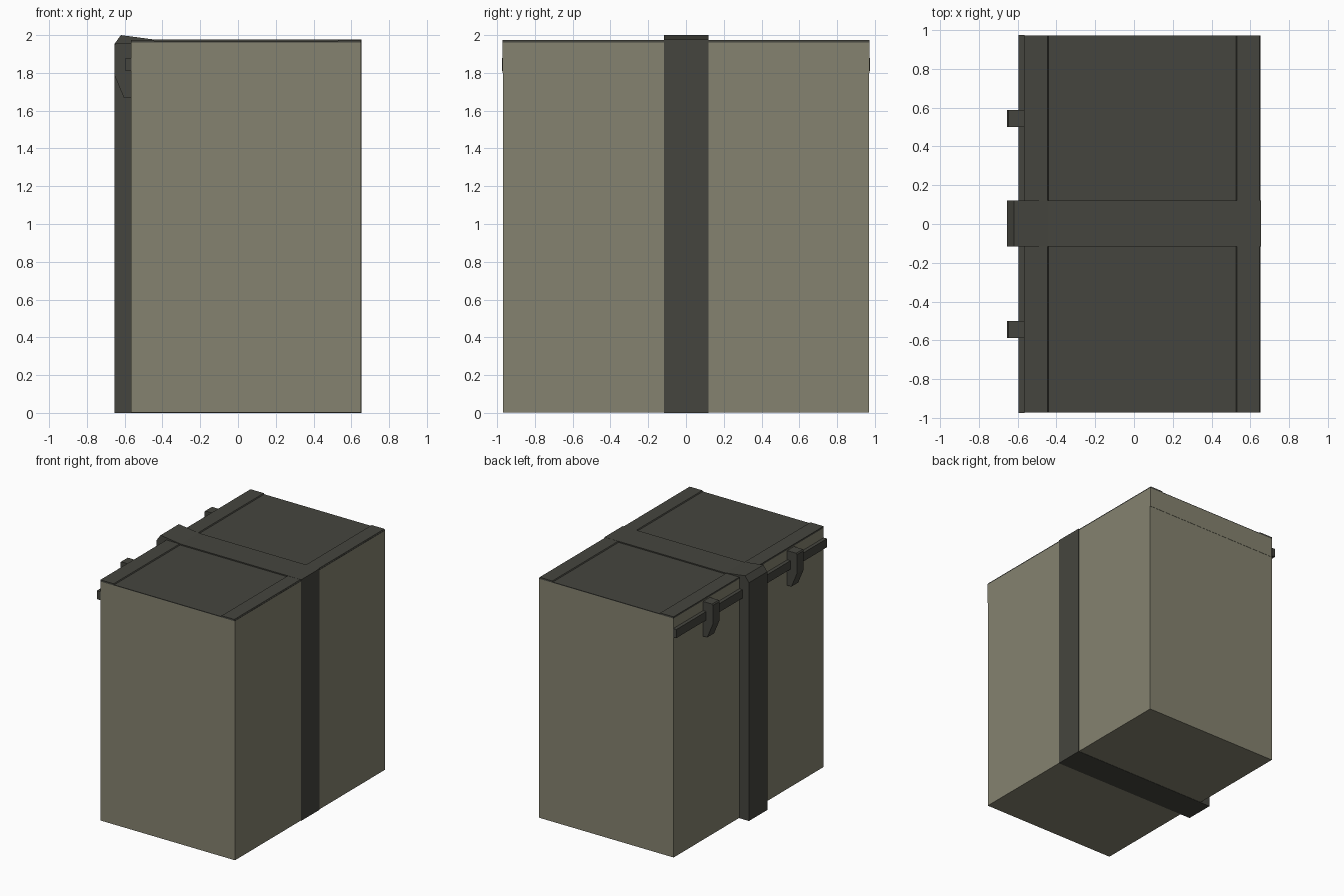
import bpy, bmesh

if "Cube" in bpy.data.objects:
    bpy.data.objects.remove(bpy.data.objects["Cube"])


def material(name, rgb):
    m = bpy.data.materials.new(name)
    m.diffuse_color = (*rgb, 1.0)
    m.use_nodes = True
    m.node_tree.nodes["Principled BSDF"].inputs["Base Color"].default_value = m.diffuse_color
    return m


OLIVE = material("olive_beige", (0.235, 0.226, 0.162))
DARK = material("dark_grey_olive", (0.060, 0.060, 0.049))


def prism(name, profile, y0, y1, mat):
    """Extrude an (x, z) outline along y."""
    bm = bmesh.new()
    face = bm.faces.new([bm.verts.new((x, y0, z)) for x, z in profile])
    ext = bmesh.ops.extrude_face_region(bm, geom=[face])
    moved = [v for v in ext["geom"] if isinstance(v, bmesh.types.BMVert)]
    bmesh.ops.translate(bm, verts=moved, vec=(0, y1 - y0, 0))
    bmesh.ops.recalc_face_normals(bm, faces=bm.faces)
    mesh = bpy.data.meshes.new(name)
    bm.to_mesh(mesh)
    bm.free()
    mesh.materials.append(mat)
    ob = bpy.data.objects.new(name, mesh)
    bpy.context.collection.objects.link(ob)
    return ob


def box(name, x0, x1, y0, y1, z0, z1, mat):
    return prism(name, [(x0, z0), (x1, z0), (x1, z1), (x0, z1)], y0, y1, mat)


XL, XR, Y = -0.567, 0.652, 0.97

# Case body and slightly proud lid
box("case_body", XL, XR, -Y, Y, 0.002, 1.80, OLIVE)
box("lid_side", XL, XR, -Y - 0.002, Y + 0.002, 1.80, 1.961, OLIVE)

# Dark lid top with a raised strip along each long edge
box("lid_panel", XL, XR, -Y - 0.002, Y + 0.002, 1.961, 1.967, DARK)
prism("hinge_side_strip", [(XL, 1.964), (-0.44, 1.964), (-0.447, 1.975), (XL, 1.975)],
      -Y - 0.002, Y + 0.002, DARK)
prism("far_side_strip", [(0.525, 1.964), (XR, 1.964), (XR - 0.005, 1.975), (0.532, 1.975)],
      -Y - 0.002, Y + 0.002, DARK)

# Strap: thick post on the left with a chamfered peak, thin band elsewhere
S0, S1 = -0.117, 0.12
prism("strap_post", [(-0.655, 0), (XL + 0.002, 0), (XL + 0.002, 1.965), (-0.44, 1.965),
                     (-0.44, 1.976), (-0.62, 2.0), (-0.655, 1.952)], S0, S1, DARK)
box("strap_top", -0.44, 0.655, S0, S1, 1.965, 1.976, DARK)
box("strap_right", 0.65, 0.655, S0, S1, 0.0, 1.965, DARK)
box("strap_bottom", XL, 0.655, S0, S1, 0.0, 0.004, DARK)

# Rail along the left side
box("side_rail", -0.596, XL + 0.002, -Y - 0.005, Y + 0.005, 1.81, 1.88, DARK)

# Hook-shaped latches over the rail
hook = [(XL + 0.002, 1.955), (-0.648, 1.955), (-0.655, 1.945), (-0.655, 1.79),
        (-0.605, 1.67), (XL + 0.002, 1.67)]
for side, yc in (("front", -0.545), ("back", 0.545)):
    prism(side + "_latch", hook, yc - 0.044, yc + 0.044, DARK)
